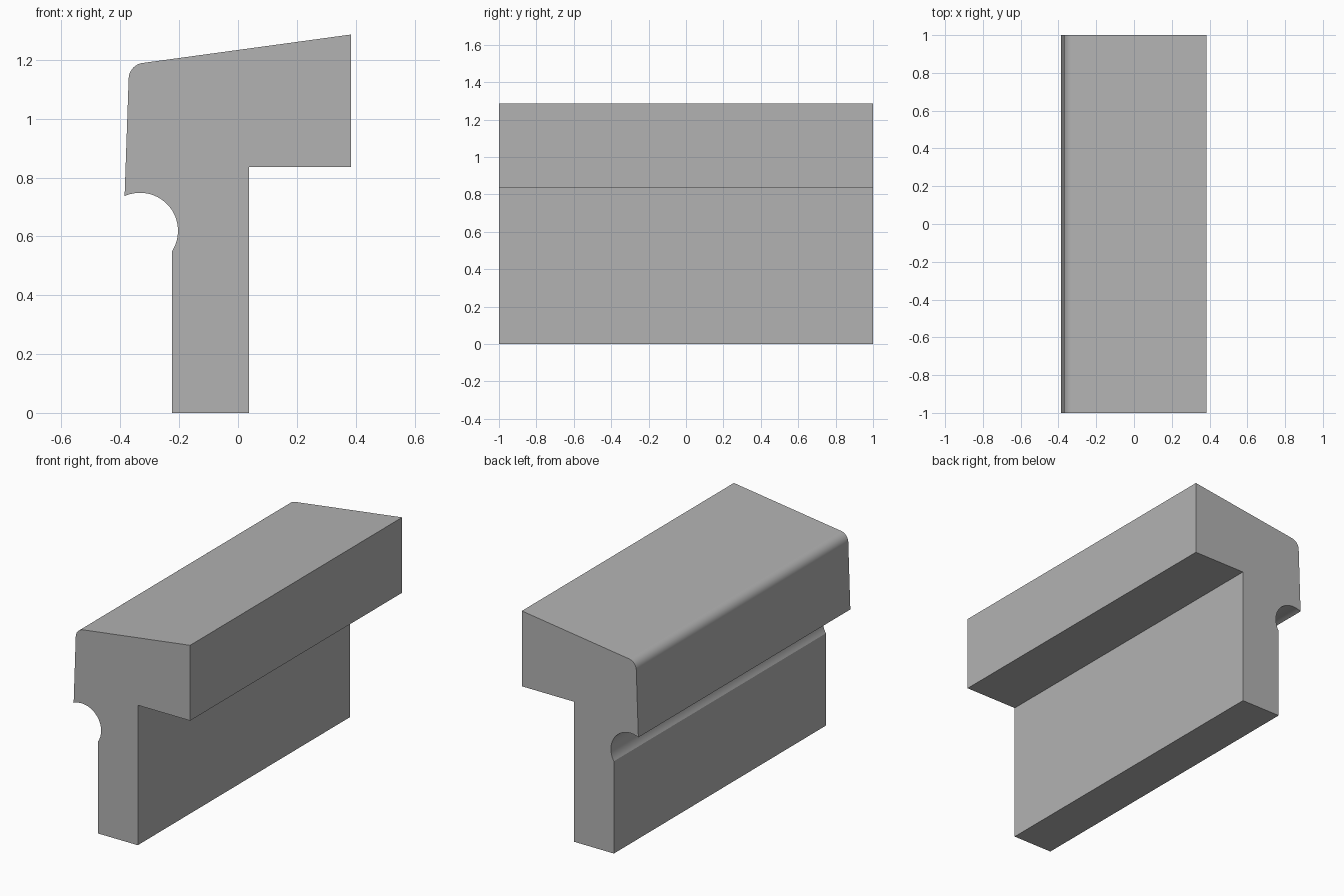
import bpy, bmesh, math
from mathutils import Vector

cube = bpy.data.objects.get("Cube")
if cube:
    bpy.data.objects.remove(cube, do_unlink=True)

HALF_LENGTH = 1.0

# Plain grey material
grey = bpy.data.materials.new("plain grey")
grey.use_nodes = True
colour = (0.45, 0.45, 0.45, 1)
grey.diffuse_color = colour
grey.node_tree.nodes["Principled BSDF"].inputs["Base Color"].default_value = colour


def arc(centre, radius, start, end, steps):
    """Points on an arc from the start angle to the end angle, in radians."""
    angles = [start + (end - start) * i / steps for i in range(steps + 1)]
    return [centre + radius * Vector((math.cos(a), math.sin(a))) for a in angles]


def fillet(before, corner, after, radius, steps):
    """Round a convex corner of a counter-clockwise outline."""
    u, v = (before - corner).normalized(), (after - corner).normalized()
    half = u.angle(v) / 2
    centre = corner + (u + v).normalized() * radius / math.sin(half)
    first = corner + u * radius / math.tan(half) - centre
    start = math.atan2(first.y, first.x)
    return arc(centre, radius, start, start + math.pi - 2 * half, steps)


# Cross-section: stem, overhanging ledge, sloped top, rounded nose, drip groove
ledge = [Vector(p) for p in ((-0.224, 0), (0.038, 0), (0.038, 0.836),
                             (0.384, 0.836), (0.384, 1.286))]
nose_corner = Vector((-0.37, 1.183))
groove = arc(Vector((-0.333, 0.619)), 0.129,
             math.radians(114), math.radians(-32), 32)
nose = fillet(ledge[-1], nose_corner, groove[0], 0.055, 14)
outline = ledge + nose + groove

# Extrude the section along the length
bm = bmesh.new()
end_cap = bm.faces.new([bm.verts.new((p.x, -HALF_LENGTH, p.y)) for p in outline])
extruded = bmesh.ops.extrude_face_region(bm, geom=[end_cap], use_keep_orig=True)
moved = [g for g in extruded["geom"] if isinstance(g, bmesh.types.BMVert)]
bmesh.ops.translate(bm, verts=moved, vec=(0, 2 * HALF_LENGTH, 0))
bmesh.ops.recalc_face_normals(bm, faces=bm.faces)

mesh = bpy.data.meshes.new("sill_moulding")
bm.to_mesh(mesh)
bm.free()
mesh.materials.append(grey)
moulding = bpy.data.objects.new("sill_moulding", mesh)
bpy.context.collection.objects.link(moulding)

# Smooth the curved strips, keep the corners sharp
bpy.ops.object.select_all(action="DESELECT")
moulding.select_set(True)
bpy.context.view_layer.objects.active = moulding
bpy.ops.object.shade_smooth_by_angle(angle=math.radians(20))
